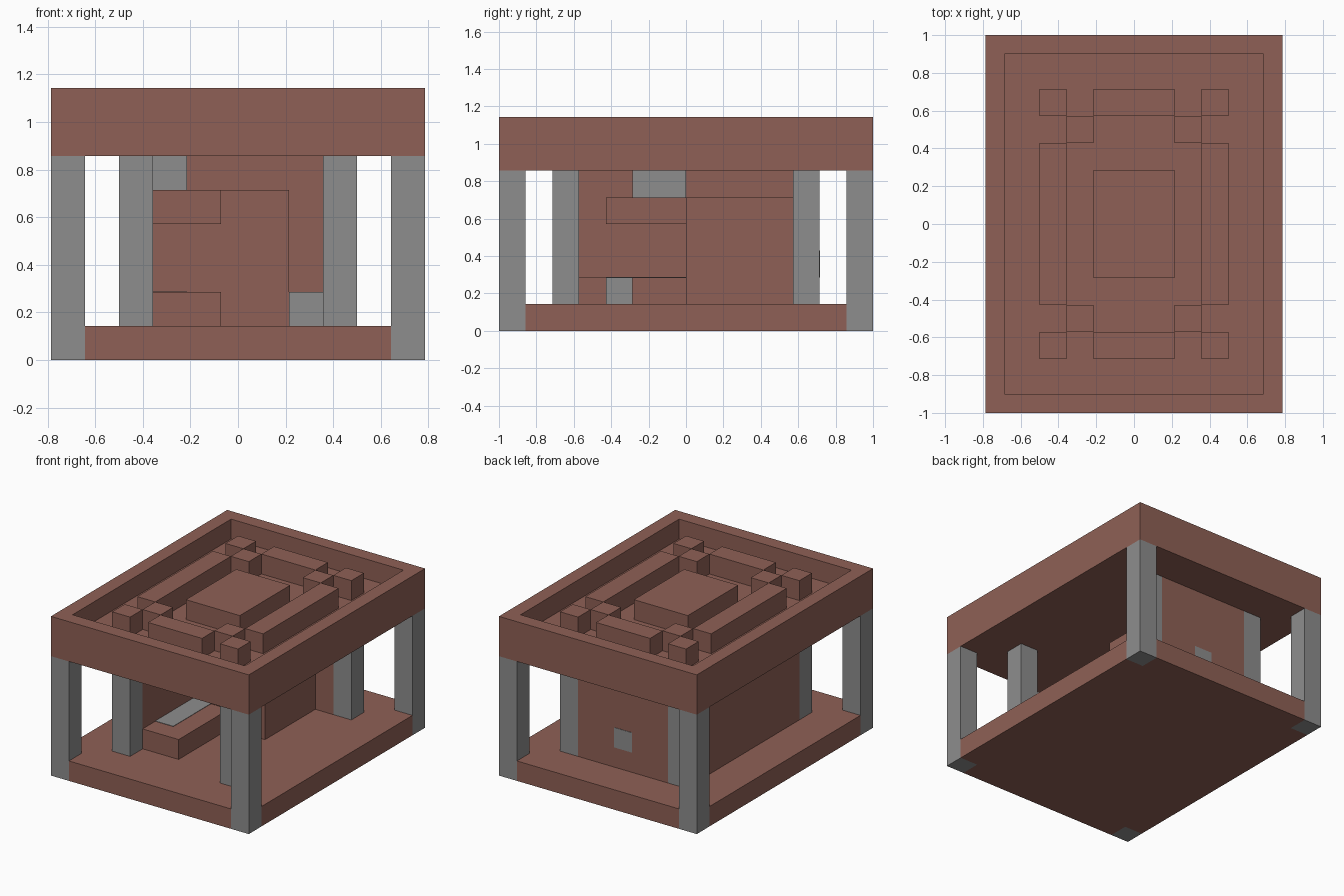
import bpy
import bmesh

U = 1 / 7  # one building block

cube = bpy.data.objects.get("Cube")
if cube:
    bpy.data.objects.remove(cube, do_unlink=True)


def material(name, rgb):
    mat = bpy.data.materials.new(name)
    mat.use_nodes = True
    mat.diffuse_color = (*rgb, 1)
    mat.node_tree.nodes["Principled BSDF"].inputs["Base Color"].default_value = (*rgb, 1)
    return mat


BROWN = material("clay_brown", (0.275, 0.118, 0.092))
GREY = material("stone_grey", (0.27, 0.27, 0.27))


def add_object(name, bm, mat):
    bmesh.ops.recalc_face_normals(bm, faces=bm.faces)
    mesh = bpy.data.meshes.new(name)
    bm.to_mesh(mesh)
    bm.free()
    mesh.materials.append(mat)
    obj = bpy.data.objects.new(name, mesh)
    bpy.context.collection.objects.link(obj)
    return obj


def box_bmesh(xs, ys, zs):
    """Box from ranges given in block units."""
    bm = bmesh.new()
    bmesh.ops.create_cube(bm, size=1)
    for v in bm.verts:
        for i, (low, high) in enumerate((xs, ys, zs)):
            v.co[i] = U * (high if v.co[i] > 0 else low)
    return bm


def box(name, xs, ys, zs, mat=BROWN):
    return add_object(name, box_bmesh(xs, ys, zs), mat)


SIDES = [(sx, sy) for sx in (-1, 1) for sy in (-1, 1)]


def four(name, x, y, z, mat):
    """One-block-wide post repeated in the four quadrants."""
    for sx, sy in SIDES:
        label = ("back" if sy > 0 else "front") + ("_left" if sx > 0 else "_right")
        box(f"{name}_{label}", sorted((sx * x, sx * (x + 1))),
            sorted((sy * y, sy * (y + 1))), z, mat)


# Floor slab with notched corners for the outer posts
bm = bmesh.new()
outline = []
for sx, sy in ((1, 1), (-1, 1), (-1, -1), (1, -1)):
    corner = [(5.5, 6), (4.5, 6), (4.5, 7)]
    if sx * sy < 0:
        corner.reverse()
    outline += [bm.verts.new((sx * x * U, sy * y * U, 0)) for x, y in corner]
bottom = bm.faces.new(outline)
top = bmesh.ops.extrude_face_region(bm, geom=[bottom], use_keep_orig=True)
bmesh.ops.translate(bm, vec=(0, 0, U),
                    verts=[g for g in top["geom"] if isinstance(g, bmesh.types.BMVert)])
add_object("floor_slab", bm, BROWN)

# Posts
four("outer_post", 4.5, 6, (0, 6), GREY)
four("inner_post", 2.5, 4, (1, 6), GREY)

# Roof with a recessed top
bm = box_bmesh((-5.5, 5.5), (-7, 7), (6, 8))
bm.normal_update()
roof_top = max(bm.faces, key=lambda f: f.calc_center_median().z)
bmesh.ops.inset_individual(bm, faces=[roof_top], thickness=U)
bmesh.ops.inset_individual(bm, faces=[roof_top], thickness=0, depth=-U)
add_object("roof", bm, BROWN)

# Raised pattern inside the roof recess
RAISED = (7, 8)
box("roof_center_block", (-1.5, 1.5), (-2, 2), RAISED)
for s, side in ((-1, "right"), (1, "left")):
    box("roof_bar_" + side, sorted((s * 2.5, s * 3.5)), (-3, 3), RAISED)
for s, side in ((-1, "front"), (1, "back")):
    box("roof_bar_" + side, (-1.5, 1.5), sorted((s * 4, s * 5)), RAISED)
four("roof_outer_cube", 2.5, 4, RAISED, BROWN)
four("roof_inner_cube", 1.5, 3, RAISED, BROWN)

# Walls
box("side_wall", (-3.5, -2.5), (-4, 4), (1, 6))
box("back_wall", (-2.5, 2.5), (4, 5), (1, 6))
box("back_wall_plate", (-0.5, 0.5), (5, 5.02), (2, 3), GREY)

# Interior furniture
box("large_cabinet", (-2.5, 1.5), (0, 4), (1, 5))
box("bench", (-2.5, -0.5), (-4, 0), (1, 2))
box("bench_plate", (-2.5, -1.5), (-3, 0), (2, 2.02), GREY)
box("shelf", (-2.5, -0.5), (-3, 0), (4, 5))
box("shelf_block", (-2.5, -1.5), (-2, 0), (5, 6), GREY)
box("stool", (1.5, 2.5), (-3, -2), (1, 2), GREY)
